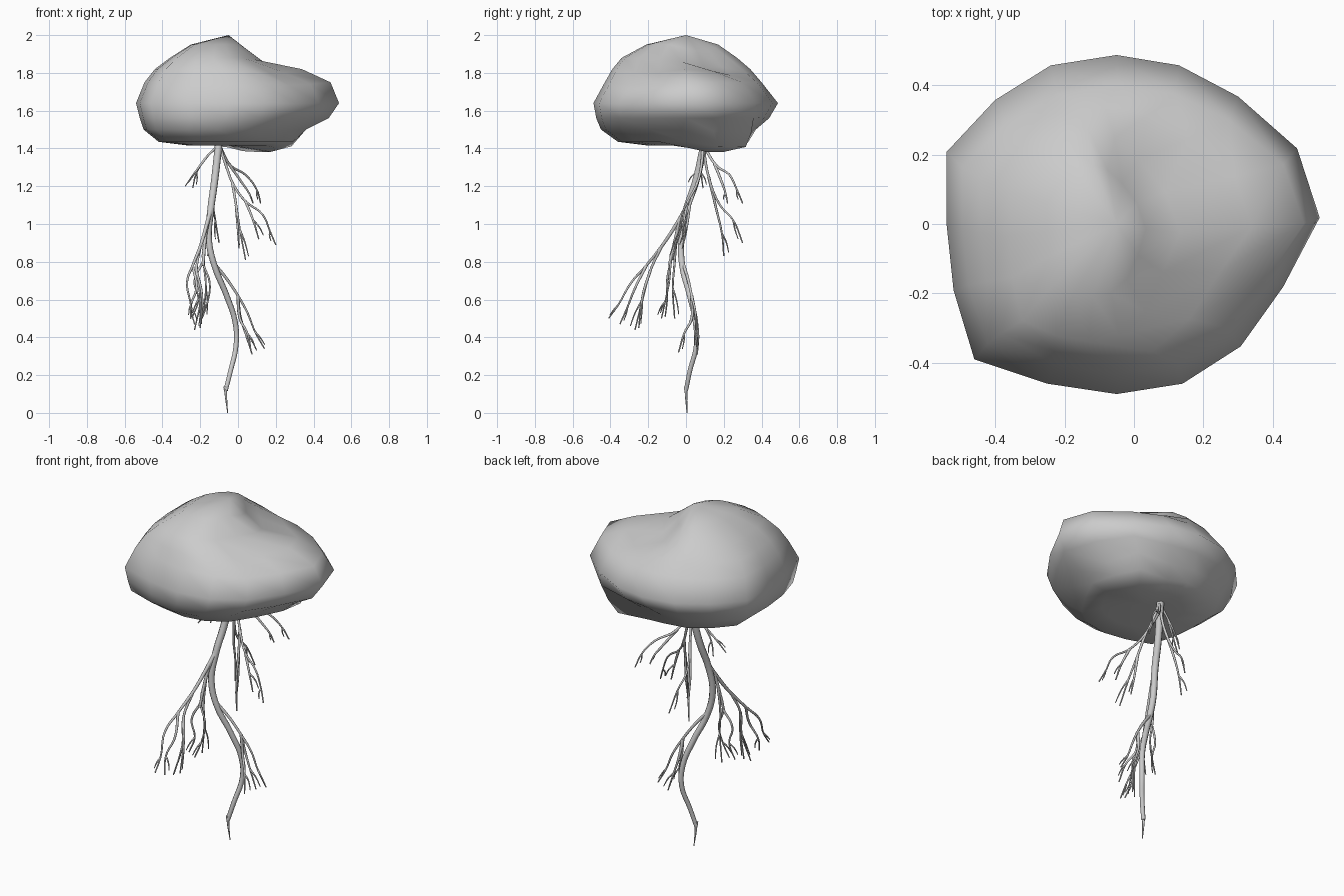
import bpy, bmesh, random
from mathutils import Vector

random.seed(4)

# ---------- Boulder: one plan outline lofted through squashed levels ----------
outline = [(-.05, .49), (.13, .46), (.30, .37), (.47, .22), (.535, .02), (.43, -.18),
           (.31, -.355), (.14, -.46), (-.05, -.49), (-.25, -.46), (-.46, -.39),
           (-.52, -.19), (-.54, 0), (-.54, .21), (-.40, .36), (-.24, .46)]
# z, xmin, xmax, ymin, ymax
levels = [(1.415, -.26, .20, -.20, .22), (1.435, -.42, .29, -.36, .33),
          (1.50, -.50, .36, -.45, .37), (1.56, -.52, .48, -.475, .44),
          (1.64, -.54, .535, -.49, .487), (1.75, -.495, .49, -.43, .40),
          (1.82, -.44, .34, -.39, .34), (1.88, -.36, .14, -.34, .27),
          (1.95, -.25, .04, -.21, .17)]
# local lumps and dents: centre, shift, reach
lumps = [((.14, .19, 1.41), (0, 0, -.04), .14), ((.20, .27, 1.45), (.10, .085, .012), .11),
         ((.10, .15, 1.88), (-.02, -.01, -.055), .14), ((.24, -.22, 1.80), (-.02, .02, -.02), .15)]

bm = bmesh.new()
rings = []
for z, x0, x1, y0, y1 in levels:
    ring = []
    for ox, oy in outline:
        p = Vector((x0 + (ox + .54) / 1.075 * (x1 - x0), y0 + (oy + .49) / .98 * (y1 - y0), z))
        q = p.copy()
        for c, shift, reach in lumps:
            d = (p - Vector(c)).length / reach
            q += Vector(shift) * max(0, 1 - d * d / 2.5)
        ring.append(bm.verts.new(q))
    rings.append(ring)
n = len(outline)
for a, b in zip(rings, rings[1:]):
    for i in range(n):
        bm.faces.new((a[i], a[(i + 1) % n], b[(i + 1) % n], b[i]))
for ring, tip in ((rings[0], (-.05, .03, 1.42)), (rings[-1], (-.05, 0, 2.0))):
    v = bm.verts.new(tip)
    for i in range(n):
        bm.faces.new((ring[i], ring[(i + 1) % n], v))
bmesh.ops.recalc_face_normals(bm, faces=bm.faces)
for f in bm.faces:
    f.smooth = True
mesh = bpy.data.meshes.new("boulder")
bm.to_mesh(mesh)
bm.free()
bpy.context.collection.objects.link(bpy.data.objects.new("boulder", mesh))


# ---------- Roots: tapered tubes ----------
def add_spline(curve, pts, r0, r1):
    s = curve.splines.new('BEZIER')
    s.bezier_points.add(len(pts) - 1)
    for i, (bp, p) in enumerate(zip(s.bezier_points, pts)):
        bp.co = p
        bp.handle_left_type = bp.handle_right_type = 'AUTO'
        bp.radius = r0 + (r1 - r0) * i / (len(pts) - 1)


def roots(name, paths, r0, r1, twigs=True):
    curve = bpy.data.curves.new(name, 'CURVE')
    curve.dimensions = '3D'
    curve.bevel_depth = 1
    curve.bevel_resolution = 2
    curve.resolution_u = 5
    curve.use_fill_caps = True
    for pts in paths:
        add_spline(curve, pts, r0, r1)
        if twigs:  # short hair root forking off near the end
            a, b = Vector(pts[-2]), Vector(pts[-1])
            side = Vector((random.uniform(-.03, .03), random.uniform(-.03, .03), .02))
            add_spline(curve, [a, a.lerp(b, .5) + side * .7, b + side], r1 * 1.5, r1 * .7)
    ob = bpy.data.objects.new(name, curve)
    bpy.context.collection.objects.link(ob)
    bpy.ops.object.select_all(action='DESELECT')
    ob.select_set(True)
    bpy.context.view_layer.objects.active = ob
    bpy.ops.object.convert(target='MESH')
    bpy.ops.object.shade_smooth()


# Tap root
roots("tap_root", [[(-.10, .10, 1.44), (-.125, .05, 1.22), (-.145, 0, 1.07), (-.155, -.025, .92),
                    (-.125, -.02, .78), (-.06, .02, .62), (-.015, .05, .48), (-.01, .055, .36),
                    (-.04, .02, .22), (-.065, 0, .12)]], .021, .012, False)
roots("tap_root_tip", [[(-.065, 0, .14), (-.065, 0, .11), (-.055, .005, .0)]], .012, .002, False)

# Upper right cluster
top = (-.10, .09, 1.42)
fork = (-.03, .06, 1.22)
roots("upper_right_roots", [
    [top, (-.04, .16, 1.31), (.04, .23, 1.26), (.10, .27, 1.18), (.12, .30, 1.11)],
    [(-.05, .15, 1.32), (.02, .19, 1.22), (.06, .21, 1.16), (.08, .22, 1.11)],
    [top, (-.06, .08, 1.30), fork, (.04, .01, 1.12), (.13, -.02, 1.05), (.17, -.03, .96), (.20, -.05, .89)],
    [(.04, .01, 1.12), (.08, -.01, 1.02), (.11, -.02, .92)],
    [fork, (-.01, .02, 1.10), (.01, -.03, .97), (.04, -.07, .81)],
    [(-.01, .02, 1.10), (.0, 0, .96), (.005, -.02, .87)]], .008, .0035)

# Upper back cluster, mostly behind the tap root
roots("upper_back_roots", [
    [top, (-.11, .12, 1.25), (-.13, .18, 1.10), (-.12, .25, 1.02), (-.10, .30, .90)],
    [(-.11, .12, 1.25), (-.14, .16, 1.08), (-.15, .19, .95), (-.16, .20, .83)]], .008, .0035)

# Upper left cluster
roots("upper_left_roots", [
    [top, (-.17, .08, 1.35), (-.22, .08, 1.27), (-.24, .09, 1.19)],
    [(-.17, .08, 1.35), (-.23, .05, 1.27), (-.28, .03, 1.20)]], .007, .003)

# Middle front cluster
mid = (-.14, .01, 1.10)
arm = (-.20, -.13, .88)
hub = (-.17, -.05, .95)
roots("middle_arm", [[mid, (-.165, -.05, 1.0), arm, (-.24, -.21, .78)],
                     [mid, (-.155, -.03, 1.03), hub, (-.185, -.09, .78)]], .012, .007, False)
roots("middle_roots", [
    [arm, (-.24, -.21, .78), (-.27, -.29, .69), (-.25, -.36, .57), (-.25, -.41, .50)],
    [(-.24, -.21, .78), (-.22, -.27, .66), (-.25, -.31, .56), (-.23, -.35, .47)],
    [arm, (-.22, -.19, .75), (-.20, -.23, .60), (-.23, -.27, .44)],
    [(-.22, -.19, .75), (-.19, -.23, .62), (-.20, -.25, .45)]], .008, .0035)
roots("middle_inner_roots", [
    [hub, (-.185, -.08, .80), (-.15, -.09, .69), (-.16, -.11, .59), (-.19, -.13, .50)],
    [(-.185, -.08, .80), (-.23, -.10, .70), (-.21, -.10, .60), (-.24, -.11, .51)],
    [hub, (-.18, -.06, .80), (-.17, -.07, .66), (-.19, -.06, .50)]], .007, .0035)

# Lower right cluster
bend = (0, .03, .62)
roots("lower_roots", [
    [(-.125, -.015, .79), (-.06, .01, .71), bend, (.05, .05, .53), (.09, .055, .43), (.14, .06, .34)],
    [bend, (.01, .05, .52), (.04, .055, .42), (.075, .06, .31)],
    [bend, (.01, .03, .50), (.05, -.01, .42), (.07, -.04, .32)]], .009, .0035)
